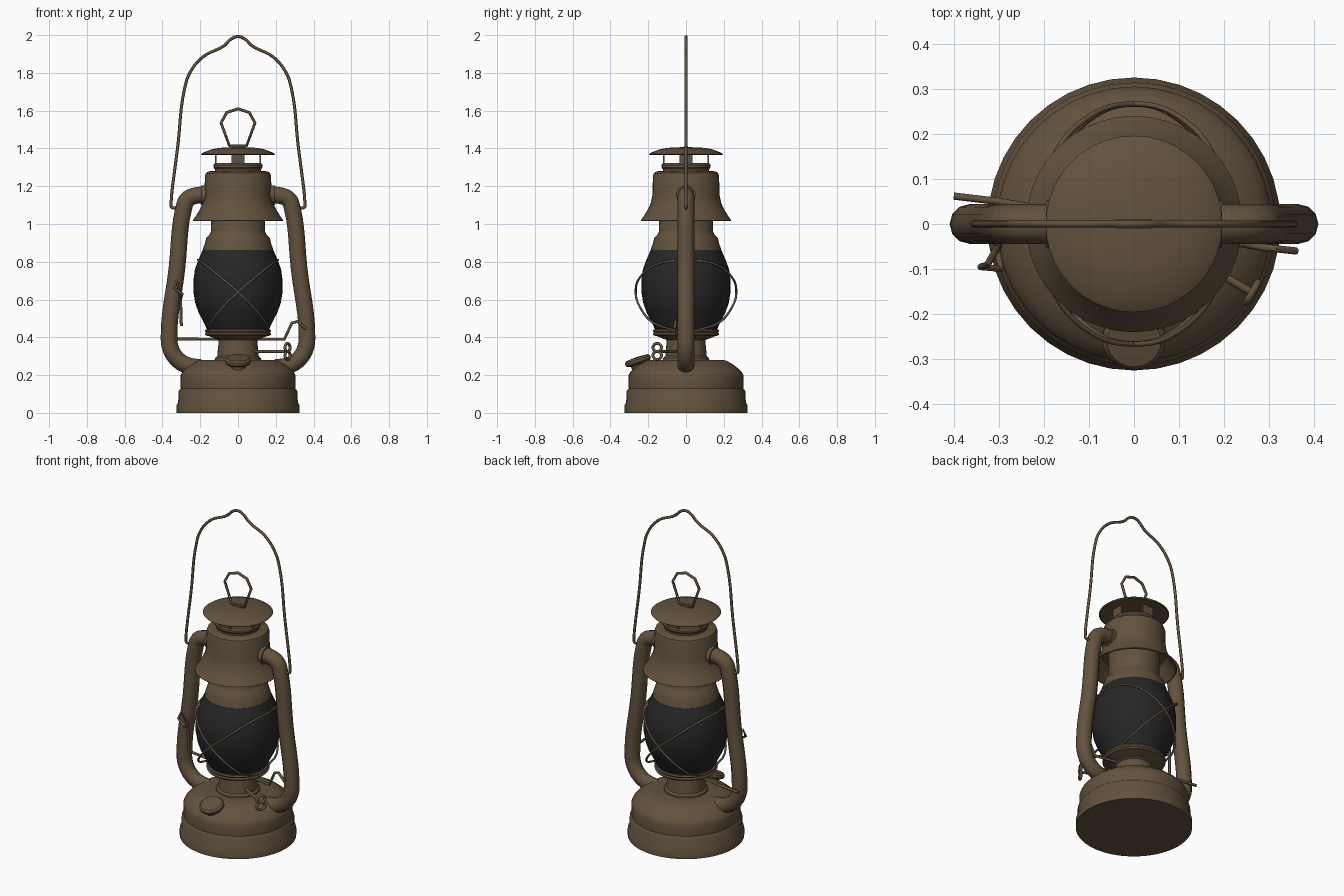
import bpy, bmesh, math
from mathutils import Vector

if "Cube" in bpy.data.objects:
    bpy.data.objects.remove(bpy.data.objects["Cube"])

def material(name, col):
    m = bpy.data.materials.new(name)
    m.diffuse_color = (*col, 1)
    m.use_nodes = True
    m.node_tree.nodes["Principled BSDF"].inputs["Base Color"].default_value = m.diffuse_color
    return m

BROWN = material("aged_brown_metal", (0.125, 0.085, 0.048))
BLACK = material("smoked_glass", (0.02, 0.02, 0.021))

def finish(ob, mat=BROWN, angle=35):
    ob.data.materials.clear()
    ob.data.materials.append(mat)
    bpy.ops.object.select_all(action='DESELECT')
    ob.select_set(True)
    bpy.context.view_layer.objects.active = ob
    bpy.ops.object.shade_smooth_by_angle(angle=math.radians(angle))
    return ob

def lathe(name, profile, mat=BROWN, n=40, loc=(0, 0, 0), axis=(0, 0, 1)):
    """Revolve (radius, height) points; radius 0 closes to a pole."""
    bm = bmesh.new()
    vs = [bm.verts.new((r, 0, z)) for r, z in profile]
    es = [bm.edges.new(p) for p in zip(vs, vs[1:])]
    bmesh.ops.spin(bm, geom=vs + es, cent=(0, 0, 0), axis=(0, 0, 1),
                   angle=2 * math.pi, steps=n, use_duplicate=False)
    bmesh.ops.remove_doubles(bm, verts=bm.verts, dist=1e-4)
    bmesh.ops.recalc_face_normals(bm, faces=bm.faces)
    me = bpy.data.meshes.new(name)
    bm.to_mesh(me)
    bm.free()
    ob = bpy.data.objects.new(name, me)
    bpy.context.collection.objects.link(ob)
    ob.location = loc
    ob.rotation_euler = Vector((0, 0, 1)).rotation_difference(Vector(axis)).to_euler()
    return finish(ob, mat)

def wire(name, pts, r, smooth=True, cyclic=False, sides=2):
    """Sweep a round section along a path."""
    cu = bpy.data.curves.new(name, 'CURVE')
    cu.dimensions = '3D'
    cu.bevel_depth, cu.bevel_resolution = r, sides
    cu.resolution_u, cu.use_fill_caps = 6, True
    sp = cu.splines.new('BEZIER')
    sp.bezier_points.add(len(pts) - 1)
    for b, p in zip(sp.bezier_points, pts):
        b.co = p
        b.handle_left_type = b.handle_right_type = 'AUTO' if smooth else 'VECTOR'
    if not smooth:
        cu.resolution_u = 1
    sp.use_cyclic_u = cyclic
    ob = bpy.data.objects.new(name, cu)
    bpy.context.collection.objects.link(ob)
    bpy.ops.object.select_all(action='DESELECT')
    ob.select_set(True)
    bpy.context.view_layer.objects.active = ob
    bpy.ops.object.convert(target='MESH')
    return finish(bpy.context.object, angle=50)

def box(name, loc, size, rot=0):
    bpy.ops.mesh.primitive_cube_add(size=1, location=loc, rotation=(0, 0, rot))
    ob = bpy.context.object
    ob.name, ob.scale = name, size
    return finish(ob)

# Fuel tank base
lathe("fuel_tank", [(0, 0), (.325, 0), (.325, .04), (.317, .055), (.314, .115), (.303, .13),
                    (.305, .195), (.298, .212), (.28, .232), (.25, .256), (.215, .276),
                    (.19, .281), (0, .281)])

# Burner neck and globe gallery
lathe("burner", [(0, .27), (.125, .27), (.122, .29), (.11, .3), (.102, .385), (.12, .395), (0, .395)])
lathe("gallery", [(0, .39), (.115, .39), (.15, .405), (.172, .41), (.176, .418), (.17, .426),
                  (.176, .434), (.172, .442), (.155, .445), (0, .445)])

# Glass globe
lathe("globe", [(0, .44), (.163, .44), (.182, .48), (.208, .53), (.226, .58), (.236, .64),
                (.236, .7), (.228, .76), (.21, .81), (.187, .862), (0, .862)], BLACK)

# Chimney collar, hood and vent
lathe("globe_collar", [(0, .855), (.186, .855), (.184, .872), (.176, .895), (.168, .925),
                       (.15, .945), (.143, .96), (.143, 1.1), (0, 1.1)])
lathe("hood", [(.14, 1.1), (.175, 1.1), (.2, 1.06), (.232, 1.015), (.24, 1.018), (.225, 1.04),
               (.203, 1.075), (.187, 1.11), (.178, 1.15), (.175, 1.255), (.17, 1.27),
               (.155, 1.279), (.125, 1.28), (0, 1.28)])
lathe("vent_ring", [(0, 1.27), (.122, 1.27), (.122, 1.29), (.13, 1.3), (.13, 1.312),
                    (.122, 1.322), (0, 1.322)])
for i in range(4):
    a = i * math.pi / 2
    box("vent_post", (.118 * math.cos(a), .118 * math.sin(a), 1.345), (.01, .07, .07), a)
lathe("vent_cap", [(0, 1.37), (.12, 1.37), (.19, 1.364), (.196, 1.37), (.185, 1.378),
                   (.14, 1.395), (.1, 1.403), (0, 1.408)])

# Ring on the vent cap
box("ring_plate", (0, 0, 1.408), (.08, .022, .012))
wire("cap_ring", [(-.045, 0, 1.413), (-.09, 0, 1.535), (-.06, 0, 1.59), (0, 0, 1.61),
                  (.06, 0, 1.59), (.09, 0, 1.535), (.045, 0, 1.413)], .008, False, True)

# Side air tubes with joint flanges
for s in (-1, 1):
    wire("side_tube", [(s * x, 0, z) for x, z in
         ((.15, 1.153), (.225, 1.15), (.268, 1.13), (.288, 1.08), (.324, .76), (.365, .41),
          (.358, .345), (.325, .288), (.27, .252), (.2, .24))], .044, sides=4)
    lathe("tube_flange", [(0, 0), (.052, 0), (.052, .025), (0, .025)], n=24,
          loc=(s * .17, 0, 1.153), axis=(s, 0, 0))

# Carrying bail with hooked ends
half = [(.30, 1.10), (.35, 1.088), (.354, 1.11), (.318, 1.42), (.282, 1.72), (.255, 1.80),
        (.185, 1.885), (.075, 1.943), (.035, 1.98)]
wire("bail", [(-x, 0, z) for x, z in half] + [(0, 0, 1.992)] +
     [(x, 0, z) for x, z in reversed(half)], .008)

# Crossed guard wires, front and back
guard = [(.212, 0, .81), (.18, .145, .79), (.1, .238, .725), (0, .266, .64),
         (-.09, .238, .55), (-.145, .17, .475), (-.155, .07, .44)]
for sx in (-1, 1):
    for sy in (-1, 1):
        wire("guard_wire", [(sx * x, sy * y, z) for x, y, z in guard], .006)

# Globe lift rod and lever
wire("lift_rod", [(-.40, .062, .39), (-.3, .05, .39), (.245, -.045, .39), (.285, -.052, .475),
                  (.315, -.055, .485), (.36, -.06, .445)], .008, False)
wire("lift_lever", [(-.30, -.05, .46), (-.305, -.055, .62), (-.325, -.09, .70),
                    (-.34, -.095, .66), (-.295, -.10, .63), (-.305, -.055, .60)], .008, False)

# Wick spindle and looped thumb knob
d = Vector((.86, -.5, 0))
t = Vector((.5, .86, 0))
c = d * .305 + Vector((0, 0, .325))
wire("wick_spindle", [d * .08 + Vector((0, 0, .325)), c], .009, False)
for s in (-1, 1):
    m = c + Vector((0, 0, s * .021))
    wire("wick_knob", [m + t * (.026 * math.cos(k * math.pi / 4)) +
                       Vector((0, 0, .021 * math.sin(k * math.pi / 4))) for k in range(8)],
         .008, True, True)

# Tilted filler cap
lathe("filler_cap", [(0, -.06), (.045, -.06), (.045, -.005), (.064, 0), (.07, .008), (.07, .022),
                     (.06, .032), (0, .036)], n=24, loc=(0, -.25, .262), axis=(0, -.32, .95))
